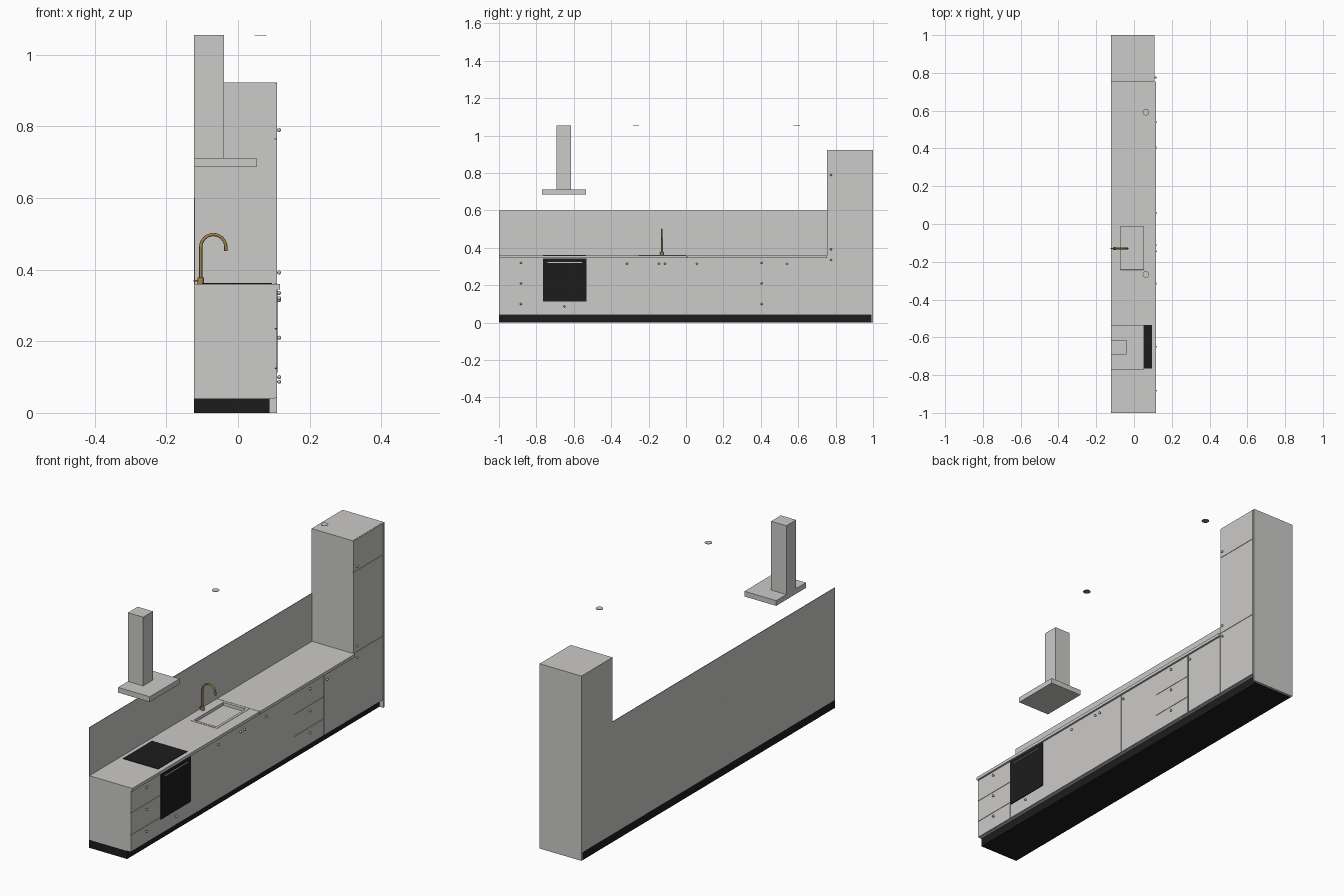
import bpy, bmesh, math
from mathutils import Vector

if "Cube" in bpy.data.objects:
    bpy.data.objects.remove(bpy.data.objects["Cube"])


def material(name, rgb):
    m = bpy.data.materials.new(name)
    m.use_nodes = True
    m.diffuse_color = (*rgb, 1)
    m.node_tree.nodes["Principled BSDF"].inputs["Base Color"].default_value = (*rgb, 1)
    return m


GREY = material("light_grey", (0.6, 0.595, 0.58))
BLACK = material("black", (0.012, 0.012, 0.012))
BRASS = material("brass", (0.36, 0.22, 0.07))


def finish(name, bm, mat):
    me = bpy.data.meshes.new(name)
    bm.to_mesh(me)
    bm.free()
    me.materials.append(mat)
    ob = bpy.data.objects.new(name, me)
    bpy.context.collection.objects.link(ob)
    return ob


def box_bm(x, y, z):
    bm = bmesh.new()
    bmesh.ops.create_cube(bm, size=1)
    for v in bm.verts:
        v.co = Vector([r[0] if c < 0 else r[1] for c, r in zip(v.co, (x, y, z))])
    return bm


def box(name, x, y, z, mat=GREY):
    return finish(name, box_bm(x, y, z), mat)


def smooth(ob):
    bpy.ops.object.select_all(action="DESELECT")
    bpy.context.view_layer.objects.active = ob
    ob.select_set(True)
    bpy.ops.object.shade_smooth_by_angle()


def cylinder(name, loc, r, h, mat, sides=24):
    bm = bmesh.new()
    bmesh.ops.create_cone(bm, cap_ends=True, segments=sides, radius1=r, radius2=r, depth=h)
    bmesh.ops.translate(bm, verts=bm.verts, vec=loc)
    ob = finish(name, bm, mat)
    smooth(ob)
    return ob


BACK, BODY, FACE = -0.123, 0.104, 0.109
TALL = 0.755

# Plinth, carcasses, end panel and back wall
box("plinth", (BACK, 0.088), (-1, 0.99), (0, 0.04), BLACK)
box("base_carcass", (BACK, BODY), (-1, TALL), (0.04, 0.345))
box("tall_carcass", (BACK, BODY), (TALL, 0.99), (0.04, 0.922))
box("tall_end_panel", (BACK, FACE), (0.99, 1), (0, 0.922))
box("back_panel", (BACK, -0.12), (-1, TALL), (0.345, 0.6))


# Door and drawer fronts, with thin gaps
def front(name, y0, y1, z0, z1, gap=0.001):
    box(name, (BODY, FACE), (y0 + gap, y1 - gap), (z0 + gap, z1 - gap))


def knob(y, z):
    bm = bmesh.new()
    bmesh.ops.create_uvsphere(bm, u_segments=16, v_segments=10, radius=0.0055)
    bmesh.ops.translate(bm, verts=bm.verts, vec=(0.115, y, z))
    smooth(finish("knob", bm, GREY))
    box("knob_stem", (FACE, 0.113), (y - 0.002, y + 0.002), (z - 0.002, z + 0.002))


LEVELS = [(0.04, 0.125), (0.125, 0.235), (0.235, 0.345)]
for y0, y1 in ((-1, -0.766), (0.29, 0.519)):
    for z0, z1 in LEVELS:
        front("drawer_front", y0, y1, z0, z1)
        knob((y0 + y1) / 2, z1 - 0.025)
for y0, y1, ky in ((-0.53, -0.297, -0.315), (-0.297, -0.128, -0.144),
                   (-0.128, 0.038, -0.112), (0.038, 0.29, 0.058),
                   (0.523, TALL, 0.54)):
    front("base_door", y0, y1, 0.04, 0.345)
    knob(ky, 0.315)
for z0, z1, kz in ((0.04, 0.36, 0.335), (0.36, 0.765, 0.392), (0.765, 0.922, 0.79)):
    front("tall_door", TALL, 0.99, z0, z1)
    knob(0.775, kz)

# Oven with its handle and lower drawer
front("oven_drawer", -0.766, -0.53, 0.04, 0.112)
knob(-0.65, 0.087)
box("oven_front", (BODY, 0.111), (-0.765, -0.531), (0.113, 0.343), BLACK)
box("oven_handle", (0.112, 0.116), (-0.74, -0.556), (0.319, 0.323))
for y in (-0.73, -0.57):
    box("oven_handle_post", (0.11, 0.113), (y, y + 0.004), (0.319, 0.323))

# Countertop in two lengths, with an opening for the sink
SINK_X, SINK_Y = (-0.085, 0.063), (-0.255, 0.0)
box("countertop_left", (BACK, 0.117), (0.006, TALL), (0.345, 0.36))
top = box("countertop_right", (BACK, 0.117), (-1, 0.004), (0.345, 0.36))
cutter = box("sink_cutter", (-0.075, 0.053), (-0.245, -0.01), (0.33, 0.38))
mod = top.modifiers.new("sink_opening", "BOOLEAN")
mod.object = cutter
mod.operation = "DIFFERENCE"
mod.solver = "EXACT"
bpy.context.view_layer.objects.active = top
bpy.ops.object.modifier_apply(modifier=mod.name)
bpy.data.objects.remove(cutter)

# Sink with raised rim and recessed bowl
bm = box_bm(SINK_X, SINK_Y, (0.3595, 0.3615))
face = max(bm.faces, key=lambda f: f.calc_center_median().z)
under = min(bm.faces, key=lambda f: f.calc_center_median().z)
bmesh.ops.delete(bm, geom=[under], context="FACES_ONLY")
bmesh.ops.inset_region(bm, faces=[face], thickness=0.018)
bmesh.ops.inset_region(bm, faces=[face], thickness=0.001)
bmesh.ops.translate(bm, verts=face.verts, vec=(0, 0, -0.0145))
finish("sink", bm, GREY)

# Hob
box("hob", (-0.1, 0.095), (-0.765, -0.535), (0.36, 0.3625), BLACK)

# Extractor hood
box("hood_canopy", (BACK, 0.052), (-0.77, -0.535), (0.686, 0.712))
box("hood_chimney", (BACK, -0.039), (-0.692, -0.615), (0.712, 1.055))

# Tap: base, lever and swept spout
TAP_Y = -0.13
cylinder("tap_base", (-0.104, TAP_Y, 0.369), 0.009, 0.018, BRASS)
box("tap_lever", (-0.124, -0.104), (TAP_Y - 0.002, TAP_Y + 0.002), (0.367, 0.371), BRASS)
path = [(-0.104, TAP_Y, 0.37)]
for i in range(17):
    a = math.pi * (1 - i / 16)
    path.append((-0.069 + 0.035 * math.cos(a), TAP_Y, 0.463 + 0.035 * math.sin(a)))
path.append((-0.034, TAP_Y, 0.452))
curve = bpy.data.curves.new("tap_spout", "CURVE")
curve.dimensions = "3D"
curve.bevel_depth = 0.0045
curve.bevel_resolution = 3
curve.use_fill_caps = True
spline = curve.splines.new("POLY")
spline.points.add(len(path) - 1)
for p, co in zip(spline.points, path):
    p.co = (*co, 1)
curve.materials.append(BRASS)
bpy.context.collection.objects.link(bpy.data.objects.new("tap_spout", curve))

# Ceiling spotlights: pale disc with a brass underside
for y in (-0.267, 0.592):
    disc = cylinder("spotlight", (0.063, y, 1.0545), 0.017, 0.002, GREY)
    disc.data.materials.append(BRASS)
    for p in disc.data.polygons:
        p.material_index = int(p.normal.z < -0.5)
